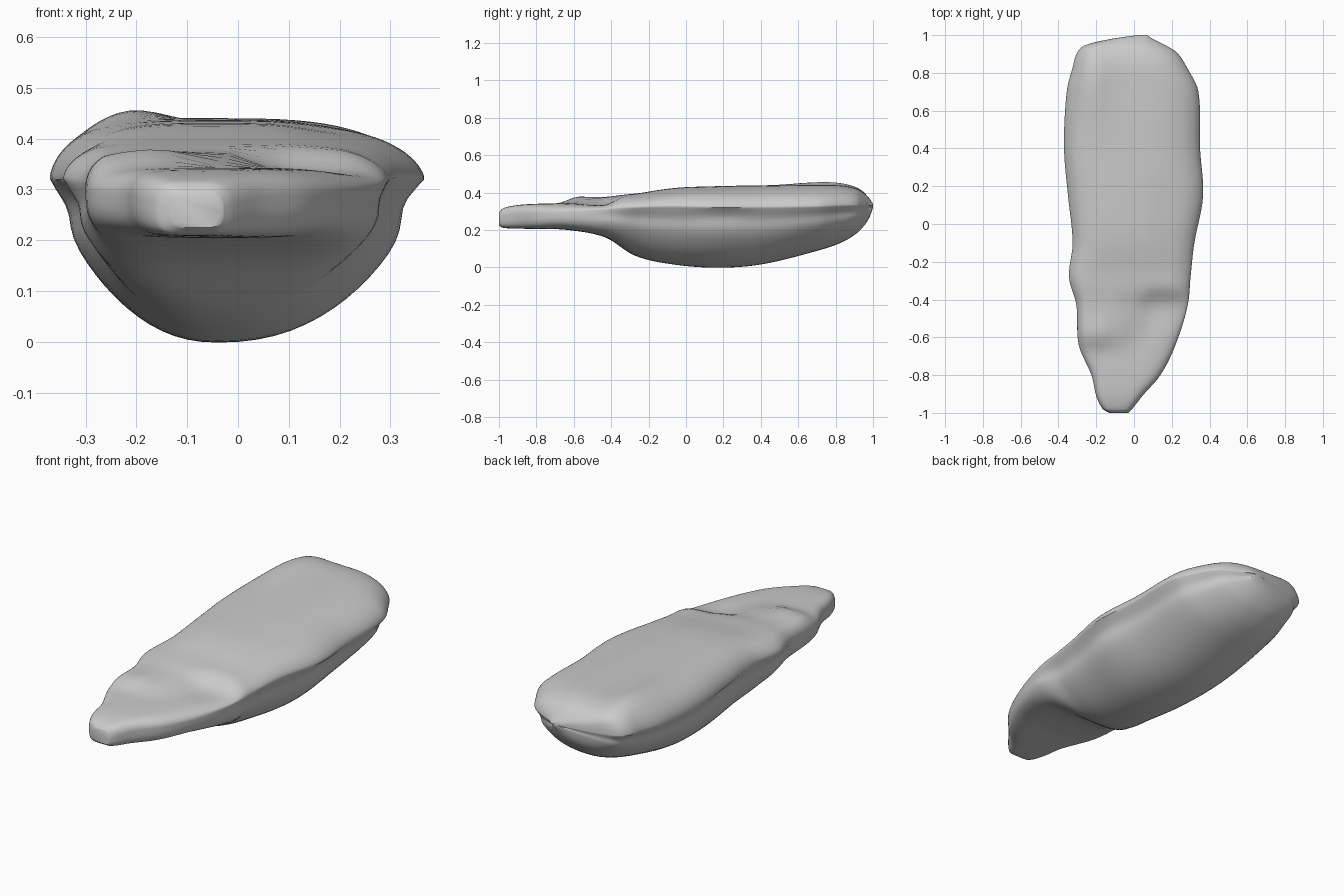
import bpy, bmesh, math

if "Cube" in bpy.data.objects:
    bpy.data.objects.remove(bpy.data.objects["Cube"])

# Stations along the stone: y, left x, right x, underside z, rim z, top z
ROWS = [
    (-1.00, -0.13, -0.03, 0.225, 0.26, 0.295),
    (-0.98, -0.165, -0.01, 0.212, 0.27, 0.315),
    (-0.91, -0.20, 0.045, 0.208, 0.285, 0.332),
    (-0.80, -0.225, 0.14, 0.205, 0.29, 0.340),
    (-0.64, -0.293, 0.22, 0.201, 0.295, 0.343),
    (-0.43, -0.305, 0.285, 0.16, 0.31, 0.345),
    (-0.28, -0.345, 0.30, 0.065, 0.32, 0.370),
    (-0.10, -0.325, 0.32, 0.02, 0.325, 0.420),
    (0.15, -0.35, 0.367, -0.002, 0.32, 0.434),
    (0.40, -0.371, 0.35, 0.015, 0.32, 0.438),
    (0.70, -0.357, 0.342, 0.088, 0.325, 0.440),
    (0.83, -0.325, 0.28, 0.132, 0.33, 0.438),
    (0.91, -0.30, 0.225, 0.18, 0.33, 0.422),
    (0.95, -0.25, 0.16, 0.22, 0.33, 0.40),
    (0.98, -0.12, 0.10, 0.265, 0.33, 0.37),
    (1.00, 0.02, 0.07, 0.32, 0.33, 0.34),
]


def slope(i, k):
    a, b = max(i - 1, 0), min(i + 1, len(ROWS) - 1)
    return (ROWS[b][k] - ROWS[a][k]) / (ROWS[b][0] - ROWS[a][0])


def station(i, t):
    """Smooth (Hermite) blend between rows i and i+1."""
    p, q = ROWS[i], ROWS[i + 1]
    h = q[0] - p[0]
    out = [p[0] + t * h]
    for k in range(1, 6):
        out.append((2*t**3 - 3*t*t + 1) * p[k] + (t**3 - 2*t*t + t) * h * slope(i, k)
                   + (3*t*t - 2*t**3) * q[k] + (t**3 - t*t) * h * slope(i + 1, k))
    return out


def ramp(v, a, b):
    """Smooth 0 to 1 rise between a and b."""
    t = min(max((v - a) / (b - a), 0), 1)
    return t * t * (3 - 2 * t)


def bump(x, y, cx, cy, rx, ry, height):
    return height * math.exp(-((x - cx) / rx) ** 2 - ((y - cy) / ry) ** 2)


# Gentle relief on the top face: x, y, x radius, y radius, height
RELIEF = [
    (-0.15, -0.58, 0.08, 0.07, 0.006), (0.15, -0.45, 0.10, 0.10, -0.008),
    (-0.22, 0.74, 0.09, 0.22, 0.022), (-0.10, 0.72, 0.04, 0.15, -0.010),
    (0.17, 0.05, 0.08, 0.25, -0.008),
]


def relief(x, y):
    """Bumps plus the step that crosses the top face diagonally."""
    edge = -0.63 + 0.25 * ramp(x, -0.10, 0.10)
    step = 0.032 * ramp(y, edge - 0.06, edge + 0.06) * (1 - ramp(y, -0.38, -0.08))
    return step + sum(bump(x, y, *r) for r in RELIEF)


AROUND = 80


def ring(st):
    y, xl, xr, zb, rim, zt = st
    s = ramp(y, -0.55, -0.25)                    # plate in front, hull behind
    mid = (xl + xr) / 2
    keel = mid + s * (-0.04 - mid) * min(1, (xr - xl) / 0.5)
    pts = []
    for j in range(AROUND):
        a = 2 * math.pi * j / AROUND
        c, d = math.cos(a), math.sin(a)
        if d >= 0:                               # top face
            p, q, centre = (4.6 if c < 0 else 2.8) + 1.5 * (1 - s), 1.7 + 0.4 * (1 - s), mid
        else:                                    # rounded belly
            p, q, centre = 5 - 2.75 * s, 3 - 1.65 * s, keel
        u = math.copysign(abs(c) ** (2 / p), c)
        w = abs(d) ** (2 / q)
        x = centre + u * ((xr - centre) if u > 0 else (centre - xl))
        if d >= 0:
            z = rim + w * (zt - rim) + min(1, w * 1.3) * relief(x, y)
        else:
            z = rim - w * (rim - zb)
            # undercut lip and the dent in the sides
            x -= u * (0.018 * s * math.exp(-((w - 0.2) / 0.14) ** 2)
                      + bump(z, y, 0.28, 0.2, 0.03, 0.15, 0.012))
        pts.append((x, y, z))
    return pts


# Loft the stations into one closed stone
bm = bmesh.new()
stations = [station(i, k / 6) for i in range(len(ROWS) - 1) for k in range(6)]
stations.append(list(ROWS[-1]))
loops = [[bm.verts.new(p) for p in ring(s)] for s in stations]
for a, b in zip(loops, loops[1:]):
    for j in range(AROUND):
        n = (j + 1) % AROUND
        bm.faces.new((a[j], a[n], b[n], b[j]))
bm.faces.new(loops[0])
bm.faces.new(loops[-1])
bmesh.ops.recalc_face_normals(bm, faces=bm.faces)

mesh = bpy.data.meshes.new("stone")
bm.to_mesh(mesh)
bm.free()
stone = bpy.data.objects.new("stone", mesh)
bpy.context.collection.objects.link(stone)

# Soften everything but the flat tips like weathered rock
body = stone.vertex_groups.new(name="body")
body.add([v.index for v in mesh.vertices if -0.995 < v.co.y < 0.995], 1.0, 'REPLACE')
soft = stone.modifiers.new("soften", 'SMOOTH')
soft.factor = 0.4
soft.iterations = 2
soft.vertex_group = "body"
bpy.context.view_layer.objects.active = stone
stone.select_set(True)
bpy.ops.object.shade_smooth_by_angle(angle=math.radians(50))
